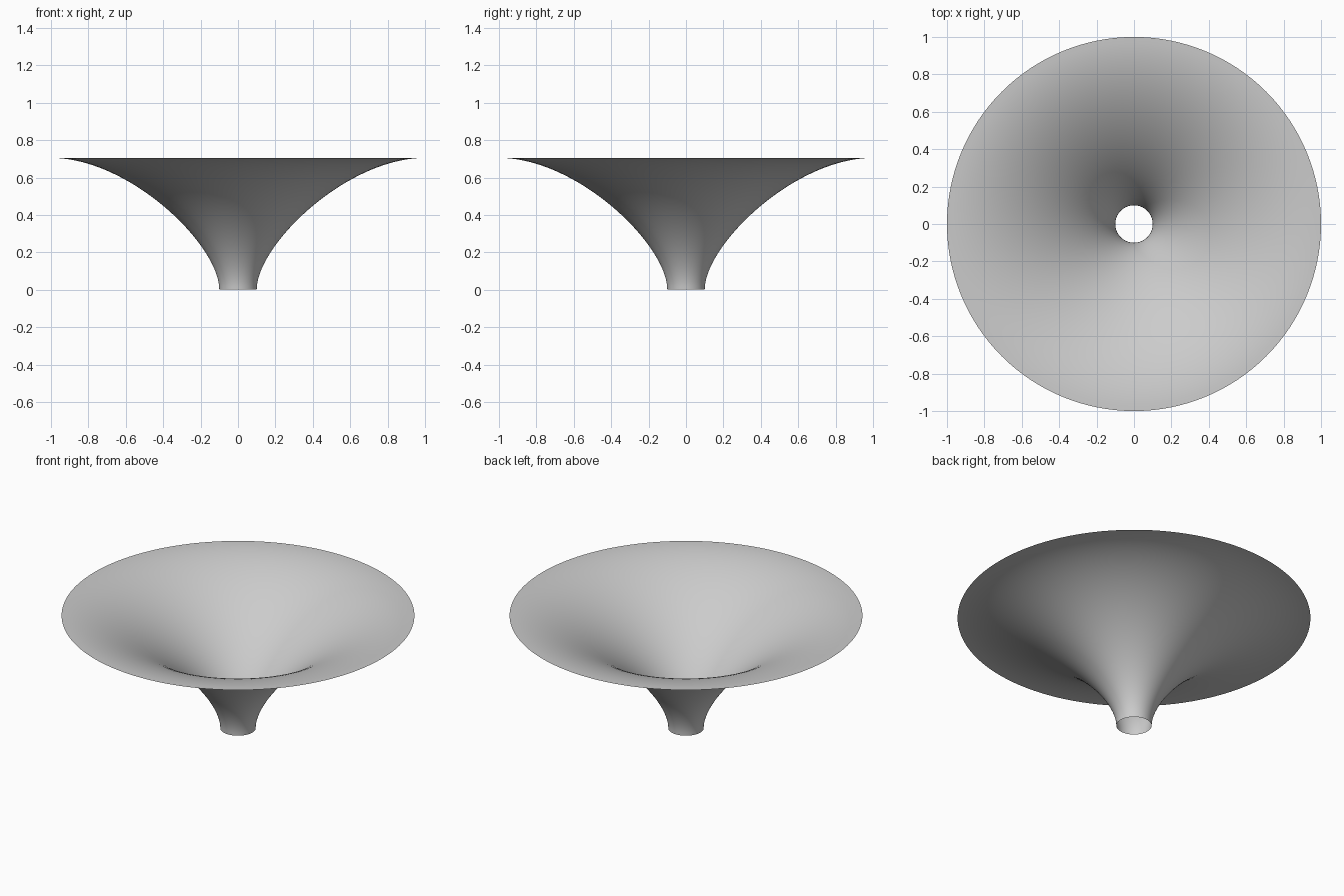
import bpy
import bmesh
import math
from mathutils import Vector
from mathutils.geometry import interpolate_bezier

cube = bpy.data.objects.get("Cube")
if cube:
    bpy.data.objects.remove(cube, do_unlink=True)

HEIGHT = 0.705
PROFILE_POINTS = 40
SEGMENTS = 128

# Plain grey material
grey = bpy.data.materials.new("plain_grey")
grey.use_nodes = True
colour = (0.6, 0.6, 0.6, 1)
grey.diffuse_color = colour
grey.node_tree.nodes["Principled BSDF"].inputs["Base Color"].default_value = colour

# Flared profile: upright at the neck, level at the rim
profile = interpolate_bezier(
    Vector((0.1, 0, 0)), Vector((0.1, 0, 0.24)),
    Vector((0.58, 0, HEIGHT)), Vector((1, 0, HEIGHT)), PROFILE_POINTS)

# Open, thin funnel spun around the z axis
bm = bmesh.new()
verts = [bm.verts.new(p) for p in profile]
edges = [bm.edges.new(pair) for pair in zip(verts, verts[1:])]
bmesh.ops.spin(bm, geom=verts + edges, cent=(0, 0, 0), axis=(0, 0, 1),
               angle=math.tau, steps=SEGMENTS, use_merge=True)
bmesh.ops.remove_doubles(bm, verts=bm.verts, dist=0.0001)
bmesh.ops.recalc_face_normals(bm, faces=bm.faces)

# Turn the faces towards the inside of the funnel
if sum(f.normal.z for f in bm.faces) < 0:
    bmesh.ops.reverse_faces(bm, faces=bm.faces)
for face in bm.faces:
    face.smooth = True

mesh = bpy.data.meshes.new("flared_funnel")
bm.to_mesh(mesh)
bm.free()
mesh.materials.append(grey)
funnel = bpy.data.objects.new("flared_funnel", mesh)
bpy.context.collection.objects.link(funnel)
